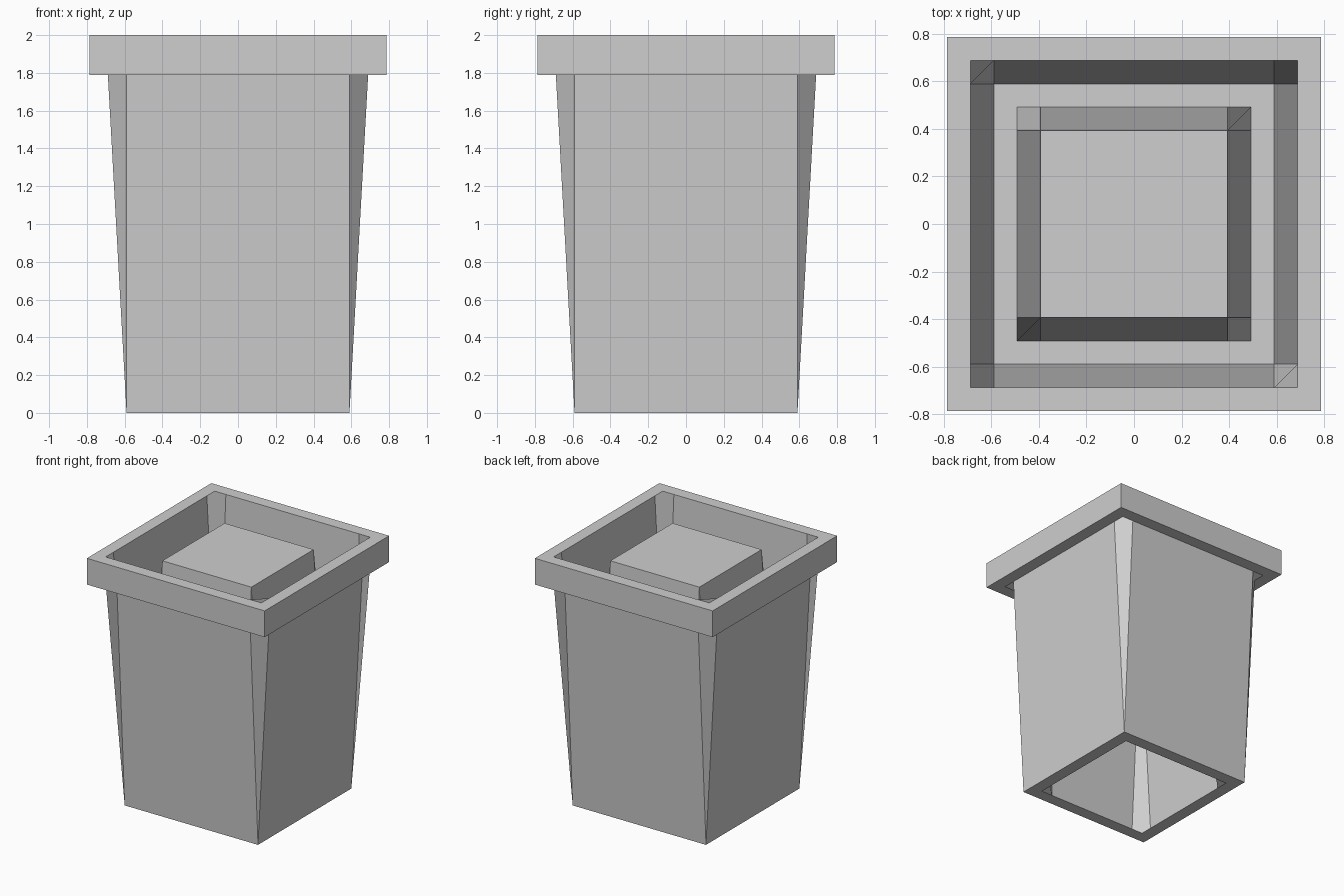
import bpy
import bmesh

cube = bpy.data.objects.get("Cube")
if cube:
    bpy.data.objects.remove(cube, do_unlink=True)

# One plain grey for the whole planter
grey = bpy.data.materials.new("stone_grey")
grey.use_nodes = True
colour = (0.62, 0.62, 0.62, 1.0)
grey.diffuse_color = colour
grey.node_tree.nodes["Principled BSDF"].inputs["Base Color"].default_value = colour

# Square section, outside to centre: rim, flared wall, base ring, hollow core
THICK = 0.21
profile = [(0.787, 1.79), (0.689, 1.79), (0.59, 0.0), (0.492, 0.0), (0.394, 1.725)]
radii = [r for r, z in profile]
coords = [-r for r in radii] + radii[::-1]
n = len(coords)


def ring(i):
    """Index of the profile ring that a grid line belongs to."""
    return min(i, n - 1 - i)


bm = bmesh.new()


def sheet(lift):
    """Grid of points raised to the height of their ring."""
    return [[bm.verts.new((x, y, profile[min(ring(i), ring(j))][1] + lift))
             for j, y in enumerate(coords)] for i, x in enumerate(coords)]


under, upper = sheet(0.0), sheet(THICK)

# Lower and upper skins
for i in range(n - 1):
    for j in range(n - 1):
        for skin, flip in ((under, True), (upper, False)):
            quad = [skin[i][j], skin[i + 1][j], skin[i + 1][j + 1], skin[i][j + 1]]
            if flip:
                quad = [quad[0], quad[3], quad[2], quad[1]]
            bm.faces.new(quad)

# Outer edge of the rim
last = n - 1
border = ([(i, 0) for i in range(last)] + [(last, j) for j in range(last)]
          + [(i, last) for i in range(last, 0, -1)] + [(0, j) for j in range(last, 0, -1)])
for (a, b), (c, d) in zip(border, border[1:] + border[:1]):
    bm.faces.new((under[a][b], under[c][d], upper[c][d], upper[a][b]))

mesh = bpy.data.meshes.new("planter_body")
bm.to_mesh(mesh)
bm.free()
mesh.materials.append(grey)
body = bpy.data.objects.new("planter_body", mesh)
bpy.context.collection.objects.link(body)
